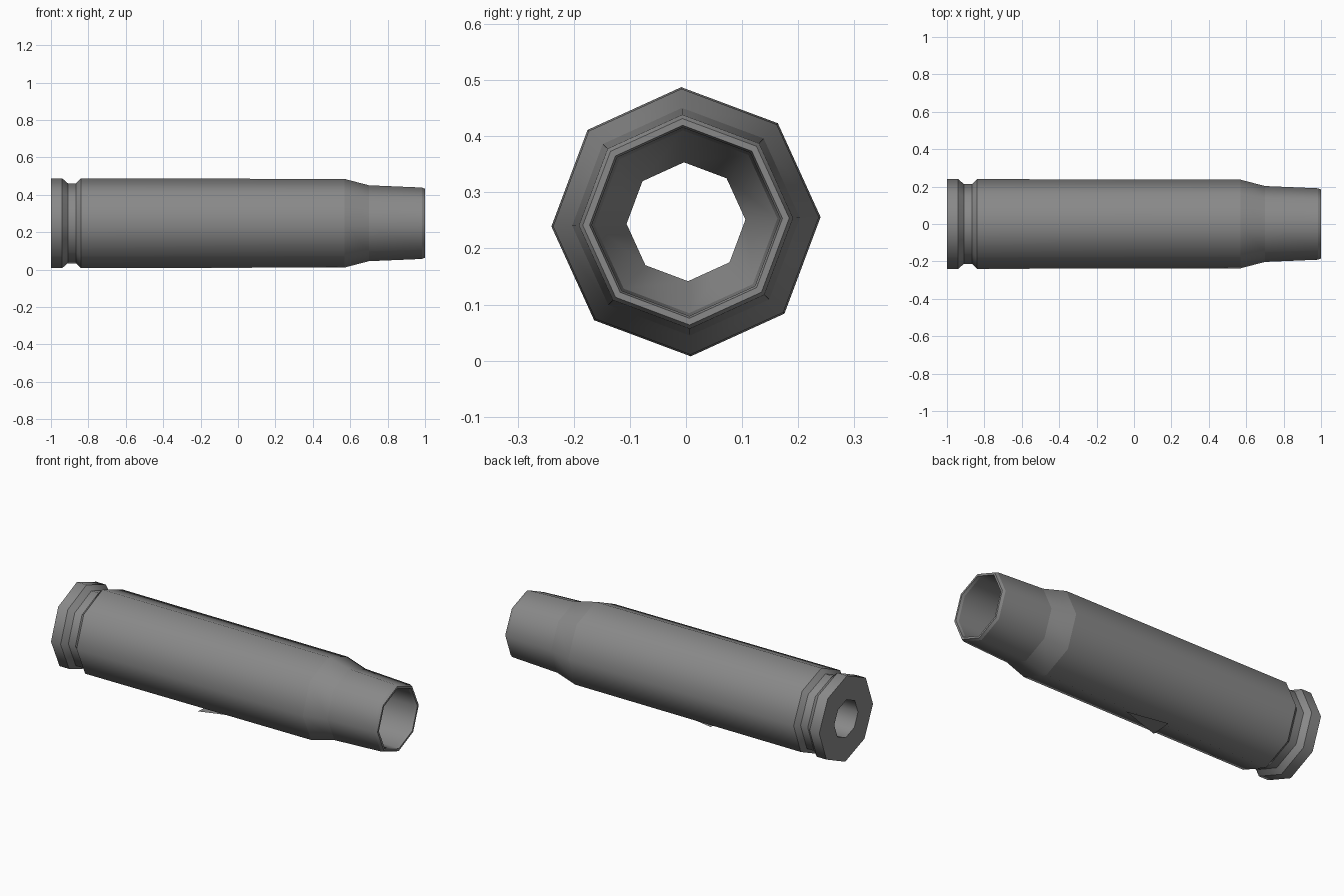
import bpy, bmesh
from math import cos, sin, radians, tau

cube = bpy.data.objects.get("Cube")
if cube:
    bpy.data.objects.remove(cube)

SIDES = 8
AXIS_Z = 0.2475
TURN = radians(2)


def make_material(name, rgb):
    mat = bpy.data.materials.new(name)
    mat.use_nodes = True
    mat.diffuse_color = (*rgb, 1)
    mat.node_tree.nodes["Principled BSDF"].inputs["Base Color"].default_value = (*rgb, 1)
    return mat


def finish(name, bm, mat):
    mesh = bpy.data.meshes.new(name)
    bm.to_mesh(mesh)
    bm.free()
    mesh.materials.append(mat)
    obj = bpy.data.objects.new(name, mesh)
    bpy.context.collection.objects.link(obj)
    return obj


def lathe_x(name, profile, mat):
    """Closed (x, radius) loop swept round the long axis, smooth round, sharp at rings."""
    bm = bmesh.new()
    rings = []
    for x, r in profile:
        angles = [TURN + tau * i / SIDES for i in range(SIDES)]
        rings.append([bm.verts.new((x, r * cos(a), AXIS_Z + r * sin(a))) for a in angles])
    for a, b in zip(rings, rings[1:] + rings[:1]):
        for i in range(SIDES):
            j = (i + 1) % SIDES
            face = bm.faces.new((a[i], a[j], b[j], b[i]))
            face.smooth = True
    for ring in rings:
        for i in range(SIDES):
            bm.edges.get((ring[i], ring[i - 1])).smooth = False
    bmesh.ops.recalc_face_normals(bm, faces=bm.faces)
    return finish(name, bm, mat)


metal = make_material("grey metal", (0.25, 0.25, 0.25))

# Hollow casing: outside from head to mouth, then back along the bore
outside = [(-1, 0.24), (-0.94, 0.24), (-0.91, 0.214), (-0.865, 0.214), (-0.84, 0.24),
           (0.57, 0.237), (0.70, 0.203), (0.985, 0.191), (1, 0.184)]
inside = [(1, 0.172), (0.985, 0.168), (-0.7, 0.163), (-0.85, 0.106), (-1, 0.106)]
lathe_x("casing", outside + inside, metal)

# Thin loose sliver lying under the body
bm = bmesh.new()
corners = [(0.05, 0), (-0.185, 0.045), (-0.195, -0.08)]
bm.faces.new([bm.verts.new((x, y, 0)) for x, y in reversed(corners)])
finish("underside_sliver", bm, metal)
